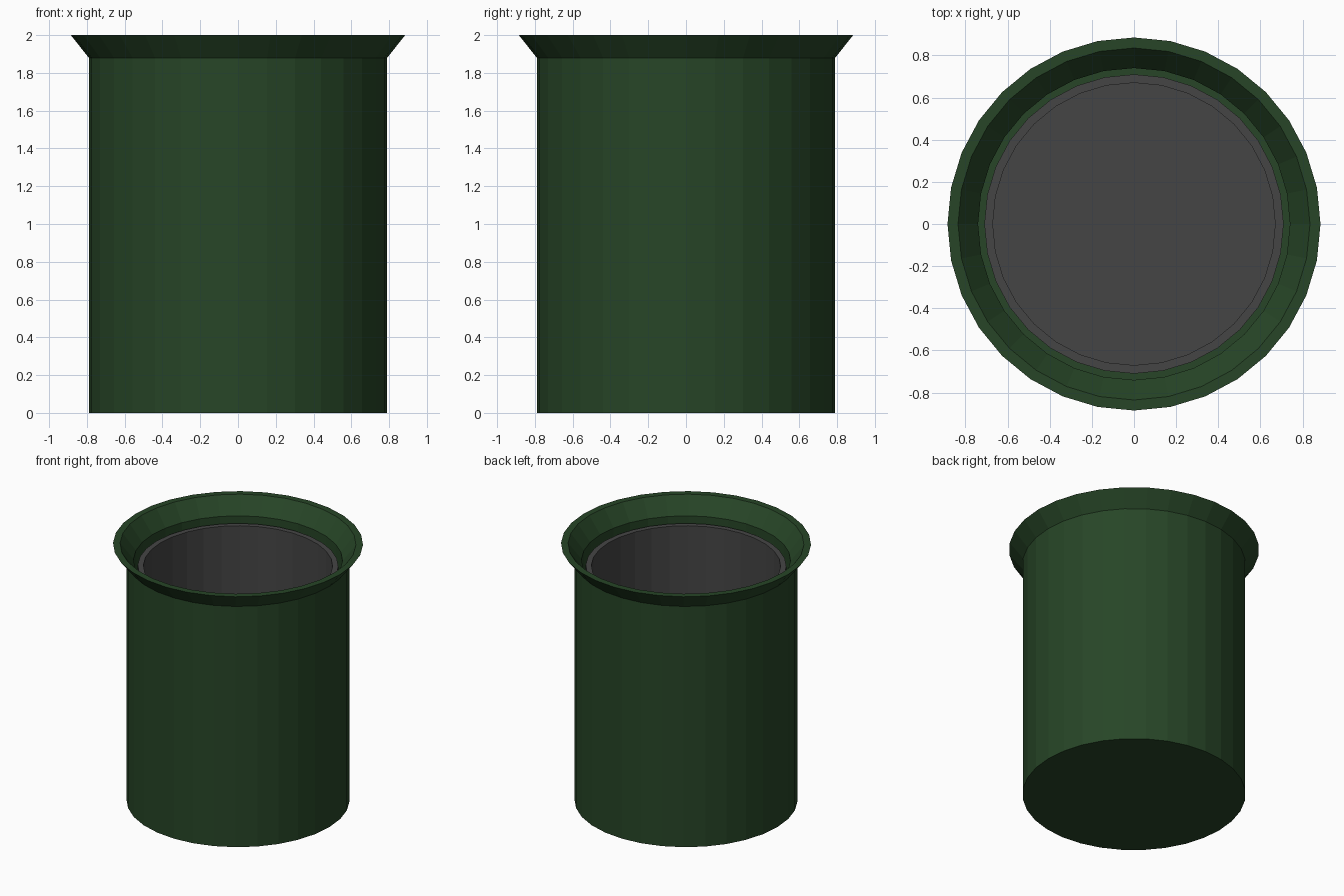
import bpy, bmesh
from math import cos, sin, tau

if "Cube" in bpy.data.objects:
    bpy.data.objects.remove(bpy.data.objects["Cube"])

SIDES = 32


def material(name, color):
    mat = bpy.data.materials.new(name)
    mat.diffuse_color = color
    mat.use_nodes = True
    mat.node_tree.nodes["Principled BSDF"].inputs["Base Color"].default_value = mat.diffuse_color
    return mat


def lathe(name, profile, mat):
    """Revolve an open (radius, z) profile and cap both of its ends."""
    bm = bmesh.new()
    rings = [[bm.verts.new((r * cos(tau * i / SIDES), r * sin(tau * i / SIDES), z))
              for i in range(SIDES)] for r, z in profile]
    for a, b in zip(rings, rings[1:]):
        for i in range(SIDES):
            j = (i + 1) % SIDES
            bm.faces.new((a[i], a[j], b[j], b[i]))
    bm.faces.new(rings[0][::-1])
    bm.faces.new(rings[-1])
    bmesh.ops.recalc_face_normals(bm, faces=bm.faces)
    mesh = bpy.data.meshes.new(name)
    bm.to_mesh(mesh)
    bm.free()
    mesh.materials.append(mat)
    obj = bpy.data.objects.new(name, mesh)
    bpy.context.collection.objects.link(obj)
    return obj


green = material("dark_green", (0.02, 0.06, 0.02, 1))
grey = material("dark_grey", (0.06, 0.06, 0.06, 1))

# Outer shell with flared rim and hollow inside
lathe("bin_shell", [(0.79, 0), (0.79, 1.88), (0.885, 2.0), (0.835, 2.0),
                    (0.74, 1.875), (0.74, 0.05)], green)

# Separate inner liner, sitting on the shell floor
lathe("bin_liner", [(0.71, 0.05), (0.71, 1.83), (0.67, 1.83), (0.67, 0.09)], grey)

# Scale so the height stays the longest side on the ground, centred
